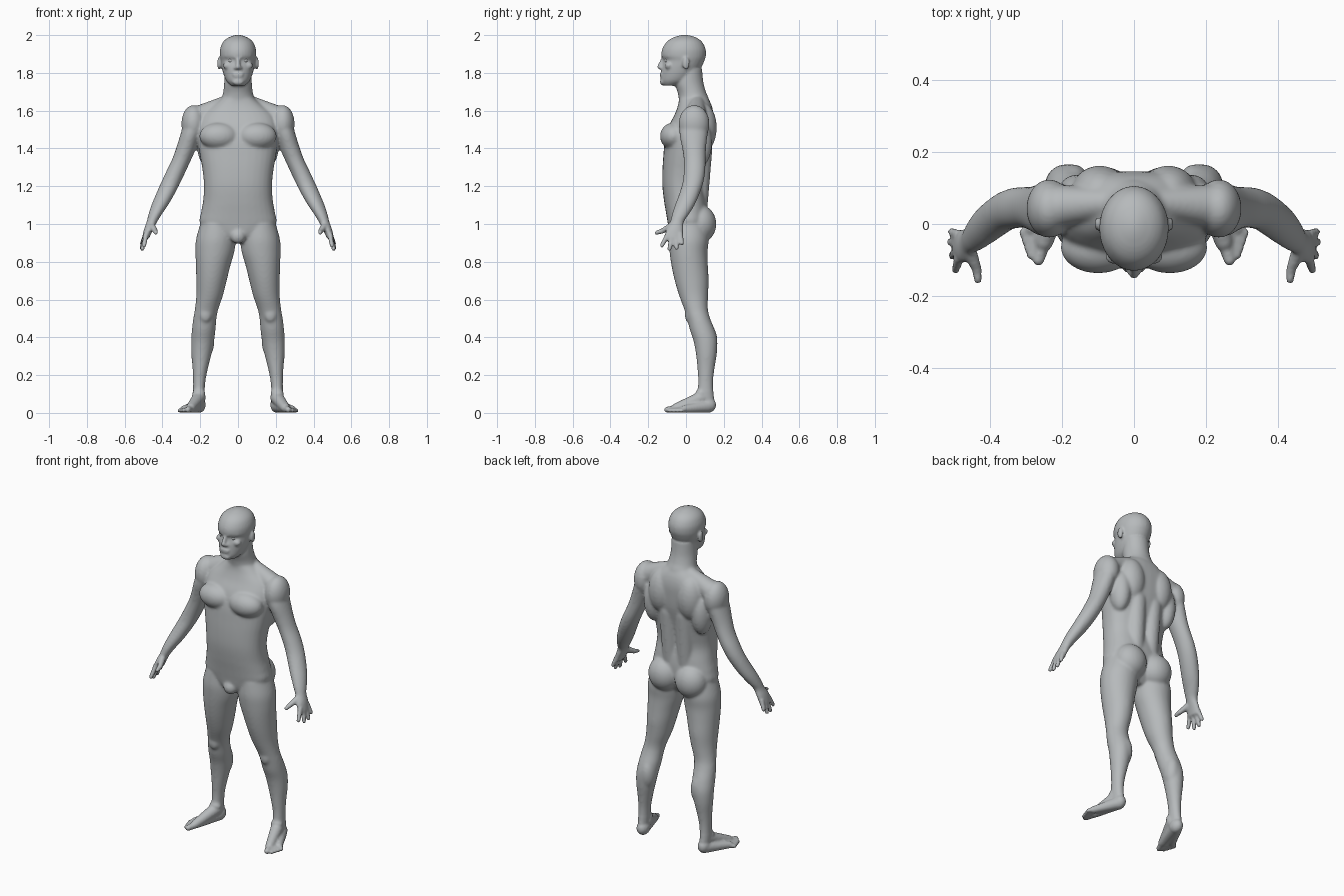
import bpy
import bmesh
import math
from mathutils import Matrix, Vector

default_cube = bpy.data.objects.get("Cube")
if default_cube:
    bpy.data.objects.remove(default_cube, do_unlink=True)

# One clay grey for the whole figure
grey = bpy.data.materials.new("clay_grey")
grey.use_nodes = True
colour = (0.47, 0.49, 0.5, 1)
grey.diffuse_color = colour
grey.node_tree.nodes["Principled BSDF"].inputs["Base Color"].default_value = colour

bm = bmesh.new()


def catmull(before, start, end, after, t):
    """Smooth interpolation between two neighbouring cross-sections."""
    return [0.5 * (2 * q + (r - p) * t + (2 * p - 5 * q + 4 * r - s) * t * t
                   + (3 * q - p - 3 * r + s) * t ** 3)
            for p, q, r, s in zip(before, start, end, after)]


def loft(sections, squareness=2.0, steps=4, sides=32, placement=Matrix()):
    """Closed skin over rising sections (height, x_min, x_max, y_front, y_back)."""
    dense = []
    last = len(sections) - 1
    for i in range(last):
        around = [sections[min(max(i + k, 0), last)] for k in (-1, 0, 1, 2)]
        dense += [catmull(*around, step / steps) for step in range(steps)]
    dense.append(sections[last])
    power = 2 / squareness
    rings = []
    for z, x_min, x_max, y_front, y_back in dense:
        ring = []
        for k in range(sides):
            c = math.cos(math.tau * k / sides)
            s = math.sin(math.tau * k / sides)
            x = (x_min + x_max) / 2 + (x_max - x_min) / 2 * math.copysign(abs(c) ** power, c)
            y = (y_front + y_back) / 2 + (y_back - y_front) / 2 * math.copysign(abs(s) ** power, s)
            ring.append(bm.verts.new(placement @ Vector((x, y, z))))
        rings.append(ring)
    for low, high in zip(rings, rings[1:]):
        for k in range(sides):
            n = (k + 1) % sides
            bm.faces.new((low[k], low[n], high[n], high[k]))
    bm.faces.new(rings[0][::-1])
    bm.faces.new(rings[-1])


def centred(rows):
    """Sections symmetric about the middle, from (height, half_width, y_front, y_back)."""
    return [(z, -half, half, front, back) for z, half, front, back in rows]


def round_sections(radius, height, first, last, count=8):
    """Circular sections of a ball between two latitudes."""
    rows = []
    for k in range(count):
        angle = first + (last - first) * k / (count - 1)
        r = radius * math.cos(angle)
        rows.append((height + radius * math.sin(angle), -r, r, -r, r))
    return rows


POLE = math.radians(85)


def blob(at, size):
    """Ellipsoid muscle mass."""
    loft(round_sections(1, 0, -POLE, POLE, count=14), steps=1, sides=24,
         placement=Matrix.Translation(at) @ Matrix.Diagonal((*size, 1)))


def capsule(start, end, thick, thin):
    """Tapered rod with rounded ends."""
    axis = Vector(end) - Vector(start)
    turn = axis.to_track_quat("Z", "Y").to_matrix().to_4x4()
    loft(round_sections(thick, 0, -POLE, 0) + round_sections(thin, axis.length, 0, POLE),
         steps=1, sides=20, placement=Matrix.Translation(start) @ turn)


# Left leg, from hip to ankle
loft([
    (1.0, .02, .2, -.085, .11),
    (.92, .012, .222, -.092, .12),
    (.85, .02, .225, -.087, .114),
    (.78, .04, .223, -.077, .116),
    (.7, .06, .221, -.06, .12),
    (.62, .08, .221, -.036, .117),
    (.55, .104, .228, -.01, .116),
    (.5, .114, .237, .006, .128),
    (.44, .119, .244, .02, .152),
    (.38, .127, .248, .04, .166),
    (.31, .141, .247, .053, .163),
    (.24, .158, .241, .06, .152),
    (.17, .172, .238, .064, .144),
    (.1, .177, .238, .06, .146),
    (.04, .18, .235, .06, .155),
][::-1])
blob(at=(.172, .015, .52), size=(.032, .022, .042))    # kneecap
blob(at=(.17, .115, .38), size=(.045, .052, .09))      # calf
blob(at=(.09, .075, 1.0), size=(.095, .086, .1))       # buttock
blob(at=(.207, .08, .1), size=(.035, .03, .03))        # ankle bones

# Left foot: heel, instep and outer edge, then toes
blob(at=(.206, .115, .042), size=(.035, .045, .042))
capsule(start=(.207, .085, .08), end=(.25, -.05, .027), thick=.036, thin=.025)
capsule(start=(.209, .11, .036), end=(.25, -.04, .026), thick=.035, thin=.026)
capsule(start=(.212, .11, .034), end=(.284, -.01, .02), thick=.034, thin=.02)
capsule(start=(.25, -.05, .022), end=(.266, -.1, .017), thick=.02, thin=.016)
small_toe_base, small_toe_tip = Vector((.264, -.045, .02)), Vector((.289, -.088, .012))
for toe in range(4):
    base = small_toe_base + toe * Vector((.008, .014, 0))
    tip = small_toe_tip + toe * Vector((.007, .021, 0))
    capsule(start=base, end=tip, thick=.013, thin=.011)

# Left arm, from shoulder to palm
loft([
    (1.56, .17, .28, -.03, .12),
    (1.48, .195, .303, -.035, .115),
    (1.4, .222, .328, -.02, .106),
    (1.34, .248, .35, -.012, .104),
    (1.28, .276, .379, -.012, .102),
    (1.22, .304, .407, -.018, .092),
    (1.16, .335, .433, -.036, .072),
    (1.1, .37, .458, -.058, .045),
    (1.05, .404, .474, -.074, .014),
    (1.01, .429, .484, -.084, -.012),
    (.97, .45, .498, -.106, -.014),
    (.925, .47, .508, -.11, -.018),
][::-1])
blob(at=(.236, .043, 1.53), size=(.064, .082, .1))     # shoulder cap

# Left fingers and thumb
for base, tip in (
    ((.487, -.096, .945), (.497, -.128, .885)),
    ((.49, -.074, .935), (.507, -.088, .868)),
    ((.491, -.052, .935), (.511, -.05, .872)),
    ((.489, -.03, .945), (.508, -.022, .897)),
):
    capsule(start=base, end=tip, thick=.014, thin=.011)
capsule(start=(.458, -.075, .99), end=(.438, -.125, .963), thick=.02, thin=.014)
capsule(start=(.438, -.125, .963), end=(.435, -.156, .954), thick=.014, thin=.011)

# Left half of the torso muscles
blob(at=(.1, -.065, 1.465), size=(.105, .073, .072))   # chest
blob(at=(.16, .07, 1.43), size=(.058, .068, .13))      # side of the back
blob(at=(.095, .09, 1.51), size=(.08, .073, .13))      # shoulder blade
capsule(start=(.05, .065, 1.1), end=(.055, .085, 1.4), thick=.05, thin=.055)
capsule(start=(.05, .06, 1.65), end=(.2, .05, 1.57), thick=.036, thin=.06)
capsule(start=(.056, 0, 1.78), end=(.016, -.03, 1.63), thick=.013, thin=.011)

# Left half of the face
blob(at=(.1, 0, 1.85), size=(.01, .019, .034))         # ear
blob(at=(.055, -.09, 1.838), size=(.024, .022, .02))   # cheekbone
capsule(start=(.015, -.117, 1.886), end=(.06, -.093, 1.89), thick=.012, thin=.01)
blob(at=(.012, -.132, 1.825), size=(.01, .012, .008))  # nostril

# Mirror everything so far to the right side
copy = bmesh.ops.duplicate(bm, geom=bm.verts[:] + bm.edges[:] + bm.faces[:])["geom"]
for item in copy:
    if isinstance(item, bmesh.types.BMVert):
        item.co.x *= -1
bmesh.ops.reverse_faces(bm, faces=[f for f in copy if isinstance(f, bmesh.types.BMFace)])

# Torso
loft(centred([
    (.9, .05, -.06, .06),
    (.94, .13, -.085, .09),
    (1.0, .2, -.096, .11),
    (1.06, .196, -.106, .115),
    (1.12, .185, -.116, .11),
    (1.2, .18, -.125, .097),
    (1.28, .187, -.125, .107),
    (1.36, .201, -.12, .123),
    (1.44, .212, -.112, .14),
    (1.52, .212, -.09, .146),
    (1.58, .19, -.06, .146),
    (1.63, .13, -.042, .135),
    (1.67, .08, -.036, .115),
]), squareness=2.4)
blob(at=(0, -.075, .935), size=(.04, .032, .04))

# Neck
loft(centred([
    (1.6, .1, -.03, .13),
    (1.66, .088, -.038, .122),
    (1.7, .078, -.045, .105),
    (1.75, .073, -.06, .092),
    (1.82, .07, -.05, .085),
]))

# Head, with the eye line set back under the brow
loft(centred([
    (1.732, .035, -.118, -.045),
    (1.755, .06, -.133, .02),
    (1.79, .076, -.132, .055),
    (1.83, .086, -.128, .082),
    (1.866, .092, -.119, .098),
    (1.89, .096, -.13, .105),
    (1.925, .095, -.126, .104),
    (1.96, .082, -.106, .088),
    (1.983, .058, -.076, .062),
    (1.997, .025, -.038, .025),
    (2.001, .006, -.014, .0),
]))
capsule(start=(0, -.122, 1.876), end=(0, -.14, 1.832), thick=.009, thin=.013)
blob(at=(0, -.13, 1.794), size=(.03, .009, .006))      # upper lip
blob(at=(0, -.129, 1.782), size=(.026, .009, .006))    # lower lip
blob(at=(0, -.122, 1.752), size=(.03, .016, .018))     # chin

# Fuse all masses into one skin
rough_mesh = bpy.data.meshes.new("rough_body")
bm.to_mesh(rough_mesh)
bm.free()
body = bpy.data.objects.new("body", rough_mesh)
bpy.context.collection.objects.link(body)
fuse = body.modifiers.new("fuse", "REMESH")
fuse.mode = "VOXEL"
fuse.voxel_size = 0.007
skin = bpy.data.meshes.new_from_object(body.evaluated_get(bpy.context.evaluated_depsgraph_get()))
body.modifiers.clear()
body.data = skin
bpy.data.meshes.remove(rough_mesh)
skin.materials.append(grey)
skin.shade_smooth()

# Soften torso and limbs strongly; head, hands and feet only lightly
soft = body.vertex_groups.new(name="torso_and_limbs")
soft.add([v.index for v in skin.vertices if .12 < v.co.z < 1.7 and abs(v.co.x) < .41],
         1.0, "REPLACE")
blend = body.modifiers.new("blend_muscles", "SMOOTH")
blend.vertex_group = soft.name
blend.iterations = 10
polish = body.modifiers.new("polish", "SMOOTH")
polish.iterations = 2

# Eyes
for name, side in (("left_eye", 1), ("right_eye", -1)):
    bpy.ops.mesh.primitive_uv_sphere_add(segments=24, ring_count=16, radius=.015,
                                         location=(side * .037, -.097, 1.866))
    eye = bpy.context.object
    eye.name = name
    eye.data.materials.append(grey)
    eye.data.shade_smooth()
